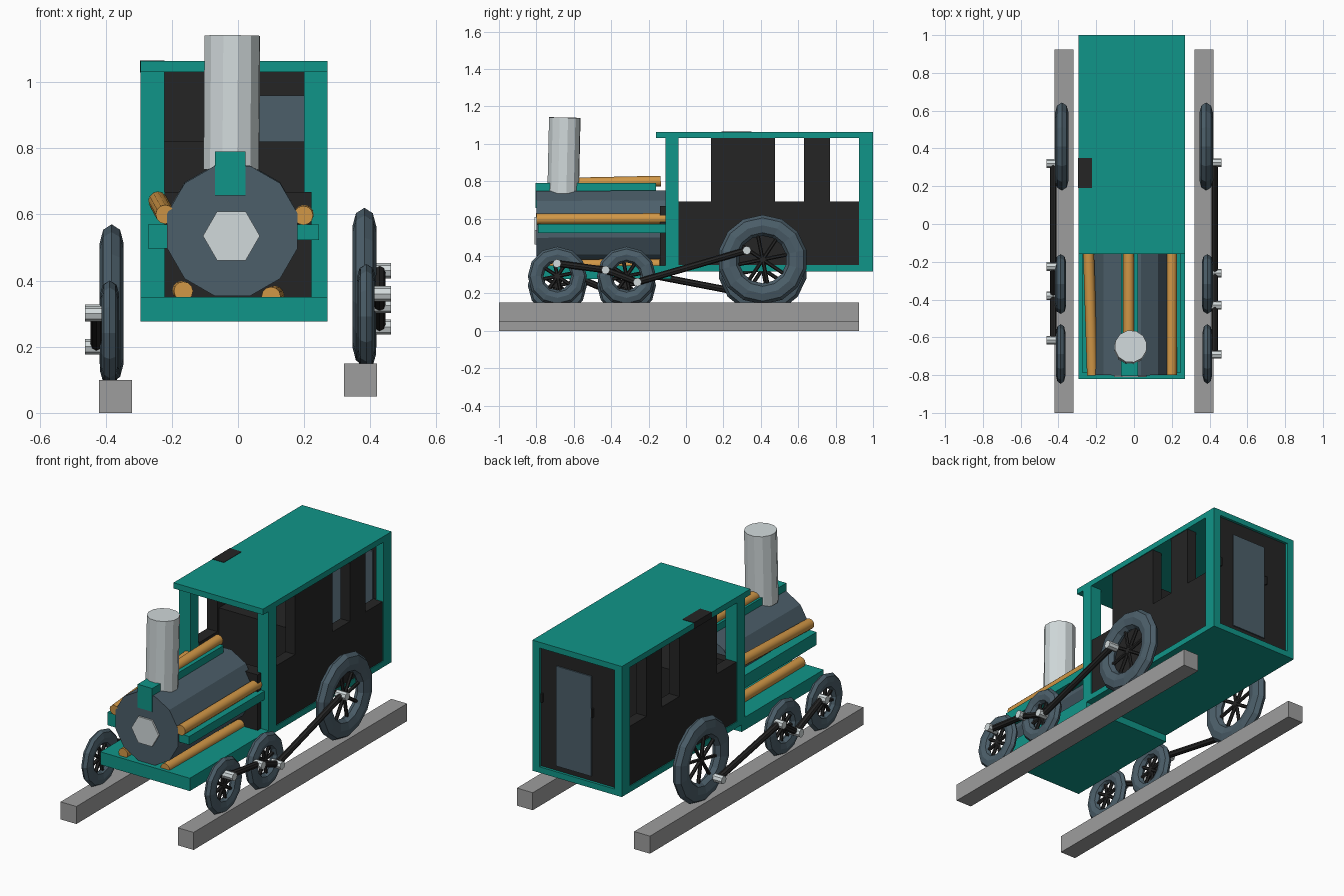
import bpy, math
from mathutils import Vector, Matrix

if "Cube" in bpy.data.objects:
    bpy.data.objects.remove(bpy.data.objects["Cube"])


def mat(name, rgb):
    m = bpy.data.materials.new(name)
    m.diffuse_color = (*rgb, 1)
    m.use_nodes = True
    m.node_tree.nodes["Principled BSDF"].inputs["Base Color"].default_value = m.diffuse_color
    return m


TEAL = mat("teal", (0.005, 0.30, 0.246))
SLATE = mat("slate", (0.072, 0.114, 0.144))
BLACK = mat("black", (0.018, 0.018, 0.018))
WOOD = mat("wood", (0.64, 0.31, 0.062))
STEEL = mat("steel", (0.64, 0.70, 0.71))
RAIL = mat("rail_grey", (0.34, 0.34, 0.34))


def finish(name, material):
    o = bpy.context.object
    o.name = name
    if material:
        o.data.materials.append(material)
    return o


def box(name, x, y, z, material=None):
    bpy.ops.mesh.primitive_cube_add(size=1)
    o = finish(name, material)
    o.data.transform(Matrix.Diagonal((x[1] - x[0], y[1] - y[0], z[1] - z[0], 1)))
    o.location = [(a + b) / 2 for a, b in (x, y, z)]
    return o


def rod(name, a, b, r, sides, material, spin=0.0):
    """Cylinder between two points."""
    a, b = Vector(a), Vector(b)
    d = b - a
    bpy.ops.mesh.primitive_cylinder_add(vertices=sides, radius=r, depth=d.length)
    o = finish(name, material)
    o.data.transform(Matrix.Rotation(spin, 4, 'Z'))
    o.rotation_euler = d.to_track_quat('Z', 'Y').to_euler()
    o.location = (a + b) / 2
    return o


def wheel(name, x, y, z, radius, minor, width, sides):
    # tyre
    bpy.ops.mesh.primitive_torus_add(major_radius=radius - minor, minor_radius=minor,
                                     major_segments=sides, minor_segments=8)
    o = finish(name + "_tyre", SLATE)
    o.data.transform(Matrix.Diagonal((1, 1, width / (2 * minor), 1)))
    o.data.transform(Matrix.Rotation(math.pi / 2, 4, 'Y'))
    o.location = (x, y, z)
    # spokes
    c = Vector((x, y, z))
    for i in range(4):
        t = i * math.pi / 4 + 0.2
        v = Vector((0, math.cos(t), math.sin(t))) * (radius - minor)
        rod(name + "_spoke", c - v, c + v, 0.010, 6, BLACK)


# rails, wheels and coupling rods on both sides; the left side sits lower
pins = {1: [(-0.69, 0.36), (-0.43, 0.325), (-0.26, 0.26), (0.325, 0.43)],
        -1: [(-0.615, 0.30), (-0.38, 0.20), (-0.225, 0.305), (0.32, 0.20)]}
for s, side, dz in ((1, "right", 0.05), (-1, "left", 0.0)):
    box(side + "_rail", sorted((s * 0.32, s * 0.42)), (-1, 0.925), (dz, dz + 0.1), RAIL)
    top = dz + 0.1
    wheel(side + "_rear_wheel", s * 0.382, 0.41, top + 0.231, 0.239, 0.056, 0.072, 14)
    wheel(side + "_middle_wheel", s * 0.388, -0.318, top + 0.142, 0.158, 0.042, 0.058, 12)
    wheel(side + "_front_wheel", s * 0.388, -0.688, top + 0.142, 0.158, 0.042, 0.05, 12)
    pts = [Vector((s * 0.428, y, z)) for y, z in pins[s]]
    for i, p in enumerate(pts):
        rod(side + "_crank_pin", p - Vector((s * 0.03, 0, 0)), p + Vector((s * 0.035, 0, 0)),
            0.023, 8, STEEL)
        if i < 3:
            rod(side + "_coupling_rod", p, pts[i + 1], 0.018, 8, BLACK)

# platform, cab floor and roof
X = (-0.295, 0.27)
box("front_platform", X, (-0.82, -0.08), (0.277, 0.35), TEAL)
box("cab_floor", X, (-0.11, 1.0), (0.318, 0.352), TEAL)
box("cab_roof", X, (-0.16, 1.0), (1.03, 1.063), TEAL)

# cab posts, side walls and window pillars
for side, px, wx in (("right", (0.2, 0.27), (0.205, 0.265)),
                     ("left", (-0.295, -0.222), (-0.29, -0.225))):
    box(side + "_front_post", px, (-0.11, -0.04), (0.32, 1.04), TEAL)
    box(side + "_rear_post", (0.225, 0.27) if side == "right" else (-0.295, -0.25),
        (0.925, 1.0), (0.32, 1.04), TEAL)
    box(side + "_side_wall", wx, (-0.05, 0.93), (0.35, 0.69), BLACK)
    box(side + "_wide_pillar", wx, (0.135, 0.475), (0.68, 1.035), BLACK)
    box(side + "_narrow_pillar", wx, (0.63, 0.77), (0.68, 1.035), BLACK)
box("roof_vent", (-0.296, -0.222), (0.19, 0.35), (1.029, 1.065), BLACK)

# cab front wall, firebox, rear wall and door
box("cab_front_wall", (-0.222, 0.222), (-0.14, -0.06), (0.35, 0.667), BLACK)
box("firebox", (-0.225, 0.21), (0.15, 0.46), (0.35, 0.82), BLACK)
box("rear_wall", (-0.25, 0.225), (0.935, 0.985), (0.35, 1.03), BLACK)
box("rear_door", (-0.095, 0.125), (0.97, 0.992), (0.38, 0.95), SLATE)
box("door_inner_panel", (-0.09, 0.2), (0.925, 0.94), (0.38, 0.96), SLATE)
for hx in (0.215, -0.105):
    box("door_handle", (hx - 0.005, hx + 0.005), (0.98, 0.998), (0.72, 0.77), BLACK)

# boiler, nose cap and chimney
rod("boiler", (-0.017, -0.80, 0.55), (-0.017, -0.11, 0.553), 0.204, 12, SLATE, math.pi / 12)
nose = rod("nose_cap", (-0.02, -0.81, 0.535), (-0.02, -0.78, 0.535), 0.086, 6, STEEL)
# put two hexagon corners on the horizontal axis
inv = nose.rotation_euler.to_matrix().inverted()
h = inv @ Vector((1, 0, 0))
v0 = nose.data.vertices[0].co
nose.data.transform(Matrix.Rotation(math.atan2(h.y, h.x) - math.atan2(v0.y, v0.x), 4, 'Z'))
rod("chimney", (-0.02, -0.657, 0.735), (-0.017, -0.648, 1.14), 0.086, 12, STEEL)

# running boards and front bracket
box("top_board", (-0.07, 0.022), (-0.80, -0.16), (0.715, 0.79), TEAL)
box("front_bracket", (-0.07, 0.022), (-0.805, -0.77), (0.657, 0.79), TEAL)
box("left_board", (-0.272, -0.2), (-0.79, -0.11), (0.497, 0.57), TEAL)
box("right_board", (0.172, 0.245), (-0.79, -0.11), (0.522, 0.57), TEAL)

# logs
for name, a, b in (("right_log", (0.198, -0.80, 0.597), (0.20, -0.11, 0.60)),
                   ("left_log", (-0.22, -0.80, 0.60), (-0.242, -0.11, 0.64)),
                   ("lower_left_log", (-0.165, -0.80, 0.368), (-0.17, -0.14, 0.37)),
                   ("lower_right_log", (0.10, -0.80, 0.352), (0.11, -0.14, 0.355)),
                   ("top_log", (-0.028, -0.60, 0.79), (-0.028, -0.135, 0.80))):
    rod(name, a, b, 0.029, 12, WOOD)
    bpy.ops.object.shade_smooth_by_angle(angle=math.radians(40))
